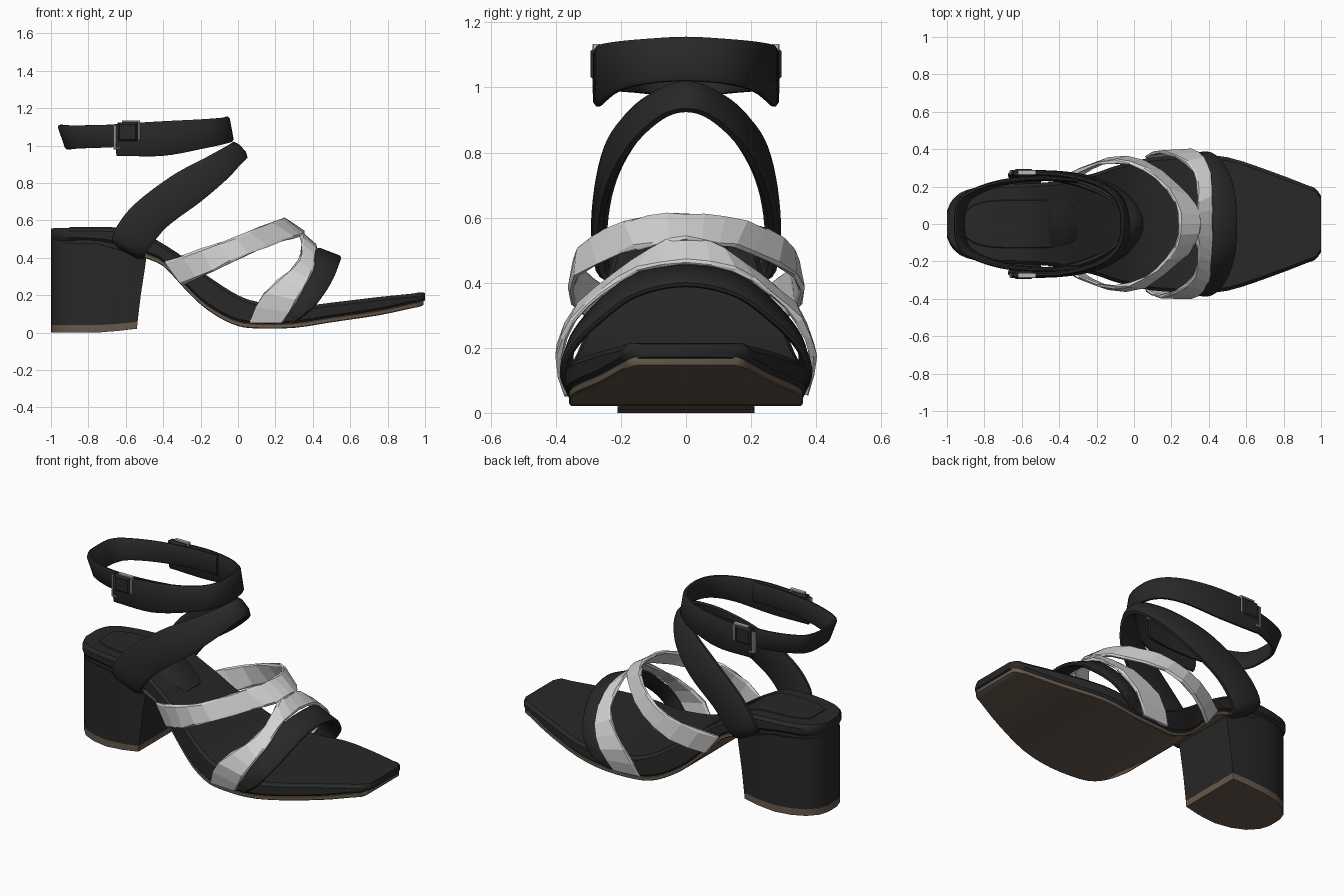
import bpy, bmesh, math, random
from mathutils import Vector as V

if "Cube" in bpy.data.objects:
    bpy.data.objects.remove(bpy.data.objects["Cube"])

random.seed(4)


def material(name, rgb):
    m = bpy.data.materials.new(name)
    m.diffuse_color = (*rgb, 1)
    m.use_nodes = True
    m.node_tree.nodes["Principled BSDF"].inputs["Base Color"].default_value = m.diffuse_color
    return m


BLACK = material("black leather", (0.021, 0.021, 0.021))
BROWN = material("brown sole", (0.135, 0.1, 0.073))
WHITE = material("pale grey strap", (0.64, 0.64, 0.64))
SILVER = material("silver buckle", (0.5, 0.49, 0.47))


def loft(name, rings, mat, smooth=True, jitter=0.0):
    """Skin a list of equal closed rings and cap both ends."""
    bm = bmesh.new()
    rows = [[bm.verts.new(p) for p in r] for r in rings]
    n = len(rows[0])
    for a, b in zip(rows, rows[1:]):
        for i in range(n):
            j = (i + 1) % n
            bm.faces.new((a[i], a[j], b[j], b[i]))
    bm.faces.new(rows[0])
    bm.faces.new(rows[-1])
    for v in bm.verts:
        v.co += V([random.uniform(-jitter, jitter) for _ in range(3)])
    bmesh.ops.recalc_face_normals(bm, faces=bm.faces)
    me = bpy.data.meshes.new(name)
    bm.to_mesh(me)
    bm.free()
    me.materials.append(mat)
    if smooth:
        me.shade_smooth()
        me.set_sharp_from_angle(angle=math.radians(40))
    ob = bpy.data.objects.new(name, me)
    bpy.context.collection.objects.link(ob)
    return ob


def spline(pts, n):
    """Catmull-Rom through the points, n samples per span."""
    p = [V(q) for q in pts]
    p = [2 * p[0] - p[1]] + p + [2 * p[-1] - p[-2]]
    out = []
    for a, b, c, d in zip(p, p[1:], p[2:], p[3:]):
        for k in range(n):
            t = k / n
            out.append(0.5 * (2 * b + (c - a) * t + (2 * a - 5 * b + 4 * c - d) * t * t
                              + (3 * b - a - 3 * c + d) * t ** 3))
    return out + [p[-2]]


def both_sides(rail):
    return [(x, -y, z) for x, y, z in rail[:0:-1]] + rail


def strap(name, edge_a, edge_b, mat, h=0.012, e=0.012, n=5, **kw):
    """Symmetric band between two edges, each given from the centre line outward."""
    A, B = spline(both_sides(edge_a), n), spline(both_sides(edge_b), n)
    mid = [(a + b) / 2 for a, b in zip(A, B)]
    rings = []
    for i, (a, b) in enumerate(zip(A, B)):
        t = mid[min(i + 1, len(mid) - 1)] - mid[max(i - 1, 0)]
        u = (b - a).normalized()
        w = t.cross(u).normalized() * h
        rings.append([a + u * e + w, b - u * e + w, b + w * .4, b - w * .4,
                      b - u * e - w, a + u * e - w, a - w * .4, a + w * .4])
    return loft(name, rings, mat, **kw)


# Sole stations: x, half width, top z, bottom z
SOLE = [(-1, .07, .555, .50), (-.97, .13, .56, .49), (-.9, .18, .56, .49), (-.75, .21, .56, .485),
        (-.6, .215, .555, .46), (-.5, .22, .525, .42), (-.4, .23, .47, .375), (-.3, .25, .405, .27),
        (-.2, .275, .33, .17), (-.1, .31, .26, .1), (0, .335, .20, .055), (.1, .355, .165, .042),
        (.3, .367, .14, .045), (.5, .357, .16, .075), (.75, .275, .19, .112), (.92, .21, .207, .148),
        (.97, .19, .215, .158), (1, .15, .212, .172)]
STATIONS = spline([V(s) for s in SOLE], 3)


def slab(name, x0, x1, mat, shape, c=0.018):
    """Layer following the sole; shape maps a station to half width, top, bottom."""
    rings = []
    for s in STATIONS:
        if x0 <= s[0] <= x1:
            x = s[0]
            w, t, b = shape(*s)
            k = min(c, (t - b) * .4)
            half = [(w - k, b), (w, b + k), (w, t - k), (w - k, t)]
            rings.append([(x, y, z) for y, z in half] + [(x, -y, z) for y, z in half[::-1]])
    return loft(name, rings, mat)


# Footbed, outsole and padded heel insert
slab("footbed", -2, 2, BLACK, lambda x, w, t, b: (w, t, b))
slab("outsole", -.52, .995, BROWN, lambda x, w, t, b: (w - .008, b + .006, b - .02), .004)
slab("heel_pad", -.91, -.28, BLACK,
     lambda x, w, t, b: (.13 * math.sqrt(max(.05, 1 - ((x + .6) / .33) ** 4)), t + .004, t - .02), .005)


# Block heel with a D-shaped outline, rounded at the back
def heel_ring(front, z, front_z=None, grow=0.0):
    half = [(front, 0), (front, .1), (front, .2), (front - .1, .21), (-.75, .21), (-.85, .192),
            (-.93, .155), (-.98, .1), (-.997, .05), (-1, 0)]
    pts = half + [(x, -y) for x, y in half[-2:0:-1]]
    ring = []
    for x, y in pts:
        f = min(1, max(0, (x + .72) / .22))
        ring.append((x, y * (1 + grow), z + ((front_z or z) - z) * f))
    return ring


loft("heel_block", [heel_ring(-.537, .04, .06), heel_ring(-.52, .2), heel_ring(-.5, .35, .33),
                    heel_ring(-.49, .475, .40)], BLACK)
loft("heel_seat", [heel_ring(-.5, .475, .40, -.05), heel_ring(-.5, .51, .44, -.05)], BLACK)
loft("heel_tip", [heel_ring(-.54, 0, .025), heel_ring(-.537, .041, .062)], BROWN)

# Black toe strap
strap("toe_strap",
      [(.42, 0, .445), (.405, .15, .42), (.375, .26, .34), (.325, .345, .23), (.26, .357, .13), (.19, .325, .05)],
      [(.55, 0, .395), (.54, .15, .365), (.51, .26, .29), (.455, .35, .2), (.39, .376, .12), (.30, .35, .05)],
      BLACK, h=.014)

# Pale forked strap: two faceted bands meeting on the instep
strap("instep_strap_back",
      [(.24, 0, .607), (.22, .12, .602), (.12, .245, .565), (-.02, .322, .505), (-.2, .325, .445), (-.39, .235, .38)],
      [(.355, 0, .53), (.33, .10, .515), (.235, .2, .49), (.06, .335, .42), (-.13, .345, .33), (-.305, .252, .255)],
      WHITE, h=.01, e=.008, n=2, smooth=False, jitter=.005)
strap("instep_strap_front",
      [(.32, 0, .545), (.338, .11, .505), (.338, .22, .425), (.28, .325, .335), (.14, .388, .21), (.06, .355, .055)],
      [(.42, 0, .46), (.415, .15, .437), (.41, .26, .365), (.38, .35, .28), (.315, .392, .17), (.24, .368, .055)],
      WHITE, h=.01, e=.008, n=2, smooth=False, jitter=.004)

# Diagonal strap rising from the heel sides over the ankle front
strap("diagonal_strap",
      [(-.03, 0, 1.015), (-.07, .08, .99), (-.18, .165, .93), (-.36, .23, .833), (-.57, .265, .67), (-.67, .265, .52),
       (-.64, .2, .47)],
      [(.045, 0, .93), (.02, .08, .905), (-.06, .17, .82), (-.2, .235, .70), (-.38, .262, .565), (-.49, .255, .43),
       (-.5, .2, .40)],
      BLACK, h=.022, e=.03)

# Ankle band: wide front part and narrower back part
strap("ankle_band_front",
      [(-.06, 0, 1.155), (-.09, .13, 1.148), (-.2, .215, 1.14), (-.4, .265, 1.13), (-.66, .272, 1.115)],
      [(-.035, 0, 1.02), (-.065, .13, 1.01), (-.18, .215, .985), (-.4, .265, .945), (-.65, .272, .945)],
      BLACK, h=.014)
strap("ankle_band_back",
      [(-.955, 0, 1.11), (-.945, .1, 1.11), (-.89, .165, 1.107), (-.72, .225, 1.11), (-.5, .245, 1.12), (-.3, .235, 1.13)],
      [(-.91, 0, .98), (-.90, .09, .98), (-.85, .155, .985), (-.7, .215, .99), (-.5, .24, 1.0), (-.3, .23, 1.01)],
      BLACK, h=.012)


# Buckle frame, prong and strap keeper on each side
def box(name, x0, x1, y0, y1, z0, z1, mat, k=.003):
    ring = lambda y, i: [(x0 + i, y, z0 + i), (x1 - i, y, z0 + i), (x1 - i, y, z1 - i), (x0 + i, y, z1 - i)]
    a, b = sorted((y0, y1))
    loft(name, [ring(a, k), ring(a + k, 0), ring(b - k, 0), ring(b, k)], mat, smooth=False)


for side, s in (("right", -1), ("left", 1)):
    for part, x0, x1, z0, z1 in (("rear", -.665, -.653, .985, 1.11), ("fore", -.535, -.523, 1.03, 1.13),
                                 ("low", -.665, -.63, .98, .991), ("high", -.62, -.523, 1.124, 1.134)):
        box(f"buckle_{part}_{side}", x0, x1, s * .262, s * .288, z0, z1, SILVER)
    box(f"buckle_keeper_{side}", -.645, -.537, s * .25, s * .293, 1.02, 1.124, BLACK, .012)
